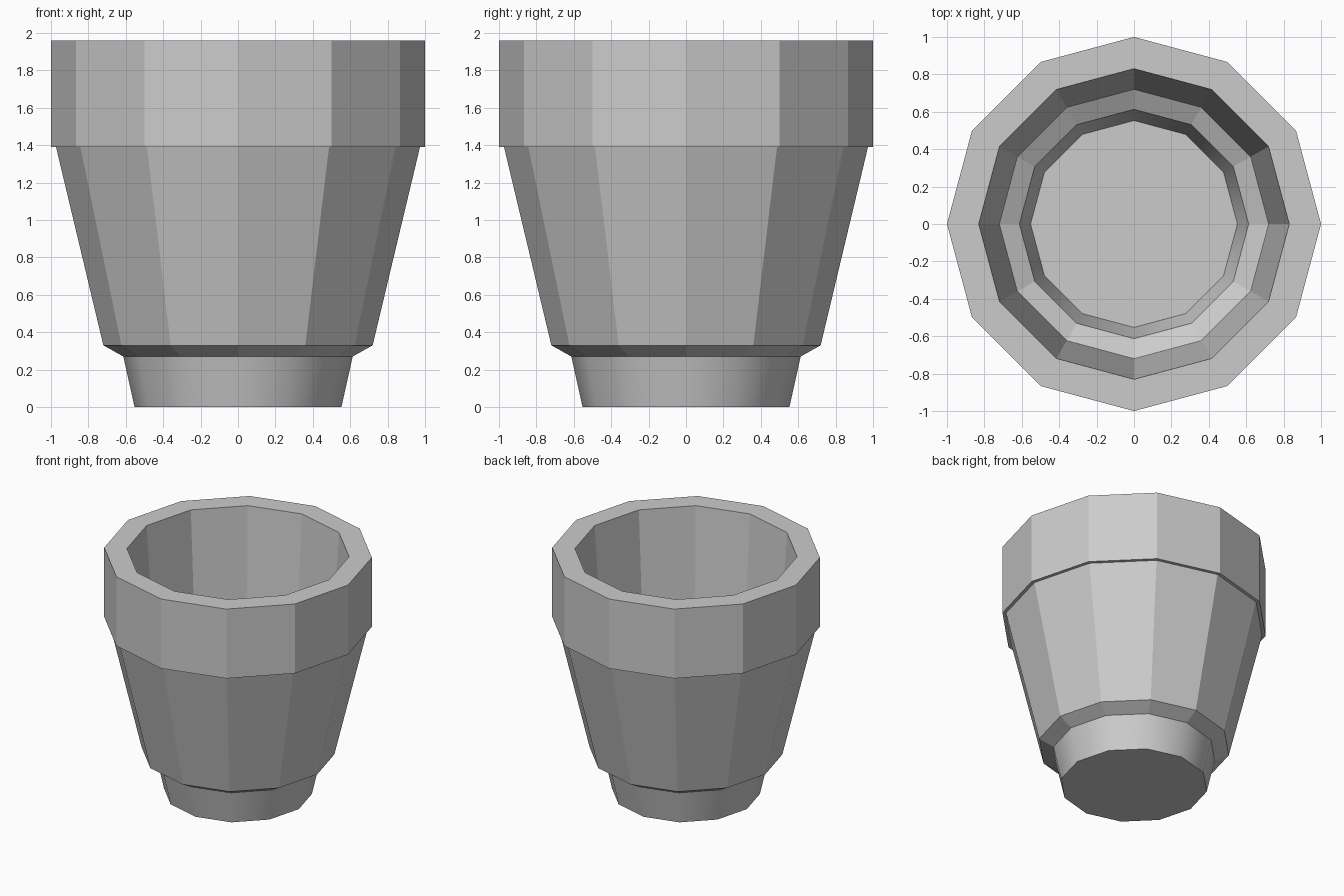
import bpy, bmesh
from math import sin, cos, pi

if "Cube" in bpy.data.objects:
    bpy.data.objects.remove(bpy.data.objects["Cube"])

SIDES = 12


def ring(bm, r, z):
    return [bm.verts.new((r * cos(2 * pi * i / SIDES), r * sin(2 * pi * i / SIDES), z))
            for i in range(SIDES)]


def lathe(name, profile, close_bottom=False, smooth=False):
    """Revolve (radius, z) points into a faceted band of SIDES faces."""
    bm = bmesh.new()
    rings = [ring(bm, r, z) for r, z in profile]
    for a, b in zip(rings, rings[1:]):
        for i in range(SIDES):
            j = (i + 1) % SIDES
            bm.faces.new((a[i], a[j], b[j], b[i])).smooth = smooth
    if close_bottom:
        bm.faces.new(rings[0][::-1])
        for e in bm.edges:
            if all(v in rings[0] for v in e.verts):
                e.smooth = False
    mesh = bpy.data.meshes.new(name)
    bm.to_mesh(mesh)
    bm.free()
    obj = bpy.data.objects.new(name, mesh)
    bpy.context.collection.objects.link(obj)
    return obj


# Smooth-shaded foot with a flat floor
lathe("pot_foot", [(0.553, 0), (0.613, 0.27)], close_bottom=True, smooth=True)

# Faceted shell: ledge, tapered wall, collar, rim, then inner wall back to the ledge
lathe("pot_body", [(0.613, 0.27), (0.72, 0.33), (0.973, 1.39), (1.0, 1.39),
                   (1.0, 1.96), (0.83, 1.96), (0.72, 0.33)])
